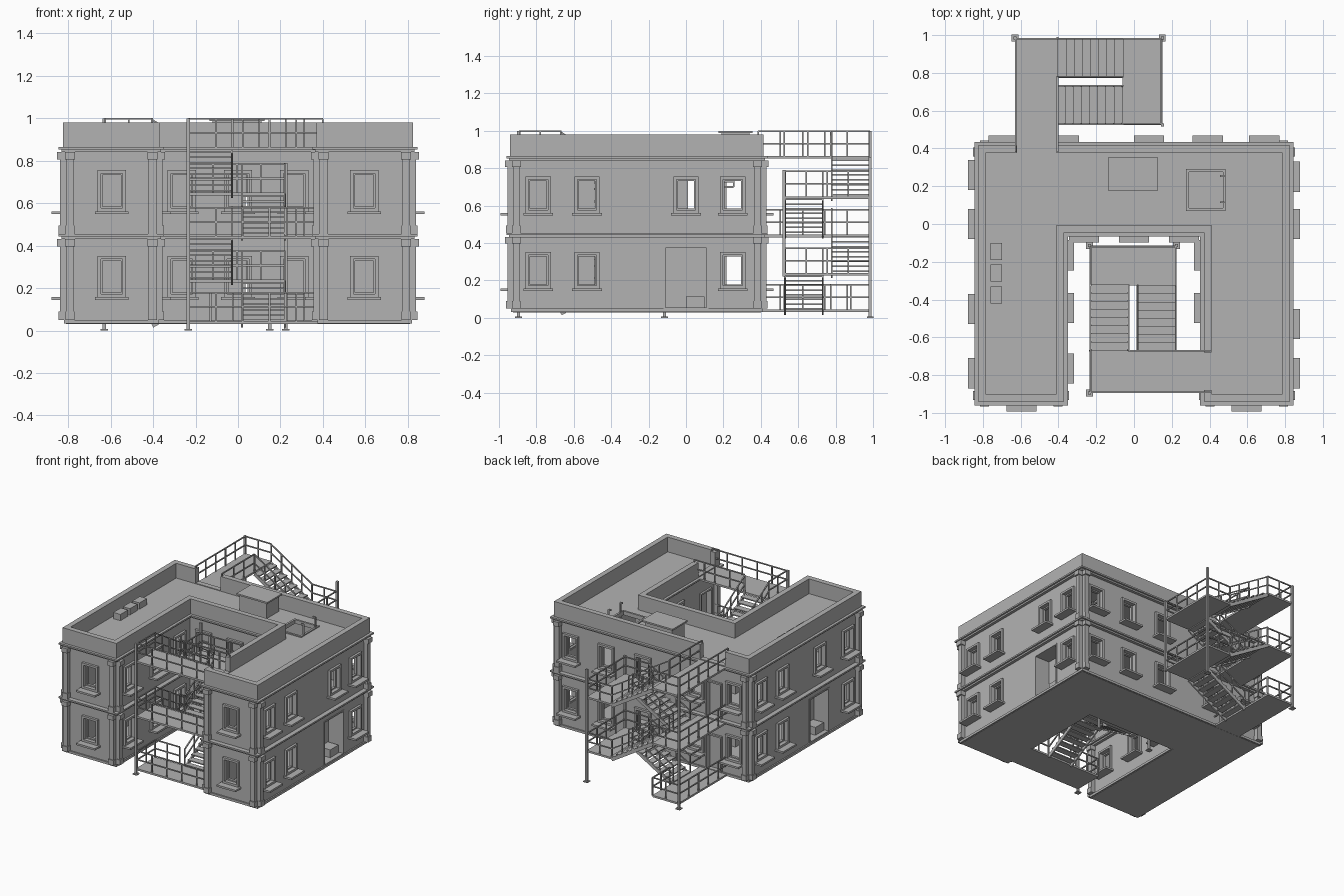
import bpy, bmesh
from mathutils import Vector, Matrix

cube = bpy.data.objects.get("Cube")
if cube:
    bpy.data.objects.remove(cube)

grey = bpy.data.materials.new("plain grey")
grey.use_nodes = True
TONE = (0.45, 0.45, 0.45, 1)
grey.diffuse_color = TONE
grey.node_tree.nodes["Principled BSDF"].inputs["Base Color"].default_value = TONE

# Plan: half width, front, back, courtyard half width, courtyard back
X, F, B, C, K = 0.81, -0.925, 0.40, 0.385, -0.03
FLOORS = (0.04, 0.445)


def finish(name, bm):
    bmesh.ops.recalc_face_normals(bm, faces=bm.faces)
    me = bpy.data.meshes.new(name)
    bm.to_mesh(me)
    bm.free()
    me.materials.append(grey)
    ob = bpy.data.objects.new(name, me)
    bpy.context.collection.objects.link(ob)
    return ob


def box(bm, x0, x1, y0, y1, z0, z1):
    size = Vector((abs(x1 - x0), abs(y1 - y0), abs(z1 - z0), 1))
    mid = Vector((x0 + x1, y0 + y1, z0 + z1)) / 2
    bmesh.ops.create_cube(bm, size=1, matrix=Matrix.Translation(mid) @ Matrix.Diagonal(size))


def beam(bm, p, q, w=0.01, h=0.01):
    p, q = Vector(p), Vector(q)
    d = q - p
    rot = d.to_track_quat('Z', 'Y').to_matrix().to_4x4()
    m = Matrix.Translation((p + q) / 2) @ rot @ Matrix.Diagonal((w, h, d.length, 1))
    bmesh.ops.create_cube(bm, size=1, matrix=m)


def plan(d):
    """U-shaped outline pushed outward by d."""
    x, f, b, c, k = X + d, F - d, B + d, C - d, K - d
    return [(-x, f), (-x, b), (x, b), (x, f), (c, f), (c, k), (-c, k), (-c, f)]


def ring(bm, outer, inner, z0, z1):
    loops = [[bm.verts.new((x, y, z)) for x, y in plan(d)]
             for d, z in ((outer, z0), (outer, z1), (inner, z1), (inner, z0))]
    for i in range(4):
        a, b = loops[i], loops[(i + 1) % 4]
        for j in range(8):
            k = (j + 1) % 8
            bm.faces.new((a[j], a[k], b[k], b[j]))


def slab(bm, d, z0, z1):
    low = bm.faces.new([bm.verts.new((x, y, z0)) for x, y in plan(d)])
    up = bmesh.ops.extrude_face_region(bm, geom=[low])["geom"]
    bmesh.ops.translate(bm, vec=(0, 0, z1 - z0), verts=[g for g in up if isinstance(g, bmesh.types.BMVert)])


def on_wall(bm, at, n, u0, u1, d0, d1, z0, z1):
    """Box on a wall: u runs along the wall, d outward from it."""
    t = (-n[1], n[0])
    a = [at[i] + t[i] * u0 + n[i] * d0 for i in (0, 1)]
    b = [at[i] + t[i] * u1 + n[i] * d1 for i in (0, 1)]
    box(bm, a[0], b[0], a[1], b[1], z0, z1)


def frame(bm, at, n, w, z0, z1, t, d0, d1, bottom=True):
    on_wall(bm, at, n, -w, -w + t, d0, d1, z0, z1)
    on_wall(bm, at, n, w - t, w, d0, d1, z0, z1)
    on_wall(bm, at, n, -w + t, w - t, d0, d1, z1 - t, z1)
    if bottom:
        on_wall(bm, at, n, -w + t, w - t, d0, d1, z0, z0 + t)


# Wall runs: fixed place, outward normal, window positions low and high, doors
E, W, N, S = (1, 0), (-1, 0), (0, 1), (0, -1)
back = (-0.69, -0.37, 0.08, 0.39, 0.69)
court = (-0.265, 0, 0.265)
walls = [
    (X, E, ((-0.79, -0.53, 0.25), (-0.79, -0.53, 0, 0.25)), ()),
    (-X, W, ((-0.79, 0, 0.26), (-0.79, -0.45, 0, 0.26)), ()),
    (B, N, (back, back), (-0.52,)),
    (K, S, (court, court), ()),
    (F, S, ((-0.595, 0.595),) * 2, ()),
    (-C, E, ((-0.765, -0.445, -0.165),) * 2, ()),
    (C, W, ((-0.445, -0.165),) * 2, (-0.78,)),
]
cut, trim, doors = bmesh.new(), bmesh.new(), bmesh.new()
for place, n, rows, ways in walls:
    spot = (lambda s: (place, s)) if n[0] else (lambda s: (s, place))
    for base, row in zip(FLOORS, rows):
        for s in row:
            at, z0, z1 = spot(s), base + 0.117, base + 0.312
            on_wall(cut, at, n, -0.052, 0.052, -0.1, 0.1, z0 + 0.013, z1 - 0.015)
            frame(trim, at, n, 0.067, z0, z1, 0.016, -0.005, 0.018)
            frame(trim, at, n, 0.054, z0 + 0.012, z1 - 0.014, 0.01, -0.035, -0.015)
            on_wall(trim, at, n, -0.08, 0.08, -0.005, 0.068, z0 - 0.014, z0)
        for s in ways:
            at = spot(s)
            on_wall(cut, at, n, -0.06, 0.06, -0.1, 0.1, base + 0.01, base + 0.27)
            frame(doors, at, n, 0.068, base + 0.01, base + 0.28, 0.012, -0.03, 0.015, False)
            on_wall(doors, at, n, -0.062, 0.062, -0.035, -0.025, base, base + 0.275)
# Deep entrance niches on the outer sides
for at, n in (((X, 0), E), ((-X, -0.45), W)):
    on_wall(cut, at, n, -0.11, 0.11, -0.1, 0.1, 0.055, 0.375)
    frame(doors, at, n, 0.12, 0.045, 0.385, 0.01, -0.12, 0.004)
    on_wall(doors, at, n, -0.12, 0.12, -0.13, -0.12, 0.045, 0.385)
    on_wall(doors, at, n, 0.0, 0.1, -0.12, -0.03, 0.055, 0.115)
# Openings to the outside stairs in the parapet, and the roof hatch
box(cut, -0.62, -0.41, 0.3, 0.5, 0.872, 1.1)
box(cut, 0.3, 0.5, -0.88, -0.68, 0.872, 1.1)
box(cut, 0.29, 0.47, 0.085, 0.275, 0.8, 0.871)
cutter = finish("opening_cutter", cut)
cutter.hide_render = True

# Main shell
bm = bmesh.new(); ring(bm, 0, -0.04, 0.04, 0.85); shell = finish("walls", bm)
bm = bmesh.new(); ring(bm, 0.015, -0.025, 0.86, 0.98); parapet = finish("parapet", bm)
bm = bmesh.new(); slab(bm, -0.01, 0.845, 0.867); roof = finish("roof", bm)
for ob in (shell, parapet, roof):
    mod = ob.modifiers.new("openings", 'BOOLEAN')
    mod.operation, mod.solver, mod.object = 'DIFFERENCE', 'EXACT', cutter
    bpy.context.view_layer.objects.active = ob
    bpy.ops.object.modifier_apply(modifier=mod.name)
bpy.data.objects.remove(cutter)

bm = bmesh.new()
slab(bm, 0, 0.03, 0.045)
slab(bm, -0.03, 0.435, 0.45)
finish("floors", bm)
finish("window_trim", trim)
finish("doors", doors)

# Belts and cornice
bm = bmesh.new()
for top in (0.455, 0.865):
    ring(bm, 0.035, -0.01, top - 0.012, top)
    ring(bm, 0.022, -0.01, top - 0.024, top - 0.012)
ring(bm, 0.01, -0.01, 0.032, 0.05)
finish("belt_courses", bm)

# Paired pilasters on the outer corners
bm = bmesh.new()
corners = [(sx * X, y, sx, sy) for sx in (1, -1) for y, sy in ((F, -1), (B, 1))]
corners += [(sx * C, F, -sx, -1) for sx in (1, -1)]
for cx, cy, sx, sy in corners:
    for at, n in (((cx - sx * 0.018, cy), (0, sy)), ((cx, cy - sy * 0.018), (sx, 0))):
        for z0, z1 in ((0.05, 0.432), (0.455, 0.842)):
            on_wall(bm, at, n, -0.018, 0.018, -0.01, 0.03, z0, z1)
            on_wall(bm, at, n, -0.024, 0.024, -0.01, 0.042, z1 - 0.035, z1)
            on_wall(bm, at, n, -0.022, 0.022, -0.01, 0.037, z0, z0 + 0.04)
finish("pilasters", bm)

# Rooftop equipment
bm = bmesh.new()
box(bm, -0.12, 0.11, 0.19, 0.34, 0.867, 0.99)
box(bm, -0.135, 0.125, 0.175, 0.355, 0.988, 1.0)
finish("roof_housing", bm)
bm = bmesh.new()
for y in (-0.145, -0.26, -0.375):
    box(bm, -0.76, -0.70, y - 0.045, y + 0.045, 0.867, 0.915)
finish("roof_vents", bm)
bm = bmesh.new()
frame_z = (0.865, 0.875)
for x0, x1, y0, y1 in ((0.275, 0.29, 0.07, 0.29), (0.47, 0.485, 0.07, 0.29),
                       (0.29, 0.47, 0.07, 0.085), (0.29, 0.47, 0.275, 0.29)):
    box(bm, x0, x1, y0, y1, *frame_z)
for y in (0.115, 0.255):
    beam(bm, (0.475, y, 0.7), (0.475, y, 0.95))
    beam(bm, (0.475, y, 0.95), (0.455, y, 0.95))
for i in range(6):
    beam(bm, (0.475, 0.115, 0.7 + i * 0.03), (0.475, 0.255, 0.7 + i * 0.03))
finish("roof_hatch", bm)


def rail(bm, pts, h=0.133):
    """Handrail, mid rail and posts along a path."""
    pts = [Vector(p) for p in pts]
    up = Vector((0, 0, h))
    for a, b in zip(pts, pts[1:]):
        for k in (0.5, 1):
            beam(bm, a + up * k, b + up * k, 0.008, 0.008)
        n = max(1, round((b - a).length / 0.115))
        for i in range(n + 1):
            p = a.lerp(b, i / n)
            beam(bm, p, p + up, 0.008, 0.008)


def stair(name, org, u, v, reach, foot):
    """Switchback stair: u runs along the flights, v across them."""
    steps, rails = bmesh.new(), bmesh.new()
    U, V, A, D, G = 0.78, 0.46, 0.225, 0.57, 0.21

    def P(a, b, z):
        return Vector((org[0] + u[0] * a + v[0] * b, org[1] + u[1] * a + v[1] * b, z))

    def plate(a0, a1, b0, b1, z, t=0.014):
        p, q = P(a0, b0, z - t), P(a1, b1, z)
        box(steps, p.x, q.x, p.y, q.y, p.z, q.z)

    def flight(a0, z0, a1, z1, b):
        n = 8
        for i in range(n):
            k = (i + 0.5) / n
            a, z = a0 + (a1 - a0) * k, z0 + (z1 - z0) * k
            plate(a - 0.025, a + 0.025, b, b + G, z, 0.008)
        for e in (b + 0.004, b + G - 0.004):
            beam(steps, P(a0, e, z0 - 0.015), P(a1, e, z1 - 0.015), 0.01, 0.025)
            rail(rails, [P(a0, e, z0), P(a1, e, z1)])

    for z in (0.865, 0.445, 0.045):
        plate(0, A, 0, V, z)
        plate(0, A, V, reach, z)
        rail(rails, [P(A, 0.005, z), P(0.005, 0.005, z), P(0.005, reach, z)])
        rail(rails, [P(A, V, z), P(A, reach, z)])
    rail(rails, [P(A, G, 0.865), P(A, V, 0.865)])
    rail(rails, [P(A, 0, 0.045), P(A, G, 0.045)])
    for z in (0.65, 0.24):
        plate(D, U, 0, V, z)
        rail(rails, [P(D, 0.005, z), P(U - 0.005, 0.005, z), P(U - 0.005, V - 0.005, z), P(D, V - 0.005, z)])
        flight(A, z + 0.21, D, z, 0)
        flight(D, z, A, z - 0.2, V - G)
    # Support columns with foot plates
    for a, b, z0, z1 in ((0, 0, 0, 1), (U, 0, 0, 0.86), (U, V, foot, 0.79)):
        beam(rails, P(a, b, z0), P(a, b, z1), 0.016, 0.016)
        if z0 == 0:
            p = P(a, b, 0)
            box(rails, p.x - 0.018, p.x + 0.018, p.y - 0.018, p.y + 0.018, 0, 0.007)
    finish(name + "_stair_steps", steps)
    finish(name + "_stair_railings", rails)


stair("back", (-0.63, 0.985), (1, 0), (0, -1), 0.6, 0.22)
stair("courtyard", (-0.235, -0.895), (0, 1), (1, 0), 0.635, 0)
